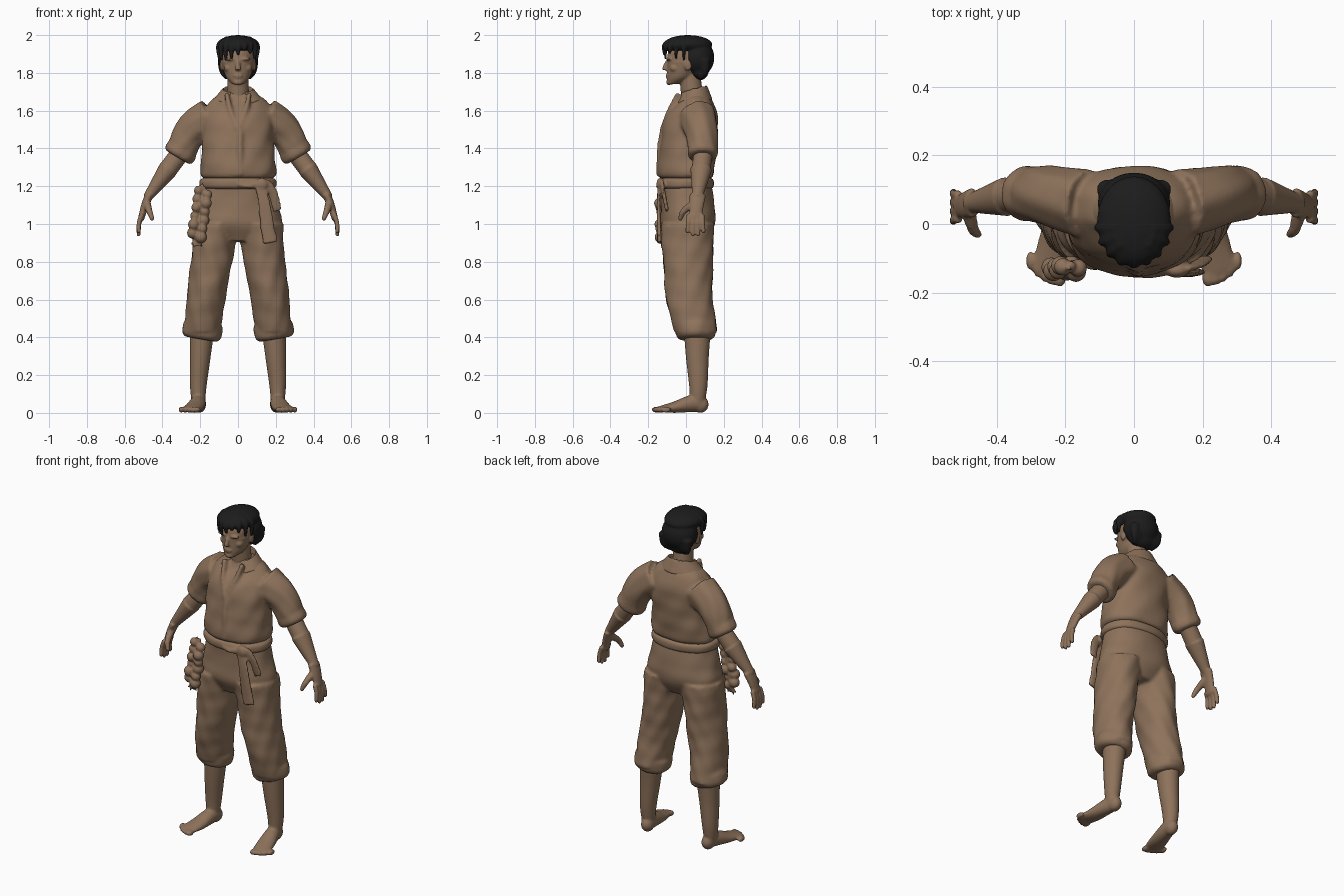
import bpy, bmesh, random
from math import sin, cos, pi, copysign
from mathutils import Vector, Matrix

random.seed(4)
default_cube = bpy.data.objects.get("Cube")
if default_cube:
    bpy.data.objects.remove(default_cube, do_unlink=True)


def make_material(name, red, green, blue):
    material = bpy.data.materials.new(name)
    material.use_nodes = True
    color = (red, green, blue, 1)
    material.diffuse_color = color
    material.node_tree.nodes["Principled BSDF"].inputs["Base Color"].default_value = color
    return material


BROWN = make_material("warm brown clay", .27, .17, .105)
BLACK = make_material("black hair", .012, .012, .012)


def smooth_rows(rows, steps=8):
    """Smooth interpolation through rows of numbers."""
    rows = [Vector(row) for row in rows]
    ends = [rows[0] * 2 - rows[1]] + rows + [rows[-1] * 2 - rows[-2]]
    result = []
    for before, start, end, after in zip(ends, ends[1:], ends[2:], ends[3:]):
        enter, leave = (end - before) / 2, (after - start) / 2
        for step in range(steps):
            t = step / steps
            ease = t * t * (3 - 2 * t)
            result.append(start.lerp(end, ease) + enter * t * (1 - t) ** 2 - leave * t * t * (1 - t))
    return result + [rows[-1]]


def loft(bm, rows, side=1, follow=True, fold=0, power=1, sides=48):
    """Closed tube through rows of (x, y, z, width radius, depth radius)."""
    rows = smooth_rows(rows)
    centres = [Vector(row[:3]) for row in rows]
    last = len(rows) - 1
    rings = []
    for index, (centre, row) in enumerate(zip(centres, rows)):
        across, deep = Vector((1, 0, 0)), Vector((0, 1, 0))
        if follow:
            along = (centres[min(index + 1, last)] - centres[max(index - 1, 0)]).normalized()
            guide = Vector((0, 0, 1)) if abs(along.y) > .7 else deep
            deep = (guide - along * guide.dot(along)).normalized()
            across = deep.cross(along)
        ring = []
        height = centre.z * 10
        for corner in range(sides):
            angle = 2 * pi * corner / sides
            c, s = cos(angle), sin(angle)
            c, s = copysign(abs(c) ** power, c), copysign(abs(s) ** power, s)
            # Diagonal cloth folds
            crease = sin(3 * angle + height * 2) + sin(7 * angle - height * 3 + side) + sin(height * 6 + angle) / 2
            spot = centre + (across * c * row[3] + deep * s * row[4]) * (1 + fold * crease)
            ring.append(bm.verts.new((spot.x * side, spot.y, spot.z)))
        rings.append(ring)
    for lower, upper in zip(rings, rings[1:]):
        for corner in range(sides):
            following = (corner + 1) % sides
            bm.faces.new((lower[corner], lower[following], upper[following], upper[corner]))
    bm.faces.new(rings[0])
    bm.faces.new(rings[-1])


def rope(bm, points, radius, tip, flat=1, **options):
    """Tube along points whose radius changes evenly to the tip."""
    rows = []
    for index, point in enumerate(points):
        size = radius + (tip - radius) * index / (len(points) - 1)
        rows.append((*point, size, size * flat))
    loft(bm, rows, **options)


def rolled_band(bm, start, end, width, depth, **options):
    """Rounded roll of cloth between two centres."""
    rows = []
    for step in range(7):
        t = step / 6
        swell = 1 - .2 * abs(2 * t - 1) ** 4
        rows.append((*Vector(start).lerp(Vector(end), t), width * swell, depth * swell))
    loft(bm, rows, **options)


def blob(bm, centre, size, side=1):
    x, y, z = centre
    place = Matrix.LocRotScale(Vector((x * side, y, z)), None, Vector(size))
    bmesh.ops.create_uvsphere(bm, u_segments=24, v_segments=16, radius=1, matrix=place)


def finish(name, bm, material, voxel):
    """Fuse the overlapping parts into one soft, sculpted object."""
    bmesh.ops.recalc_face_normals(bm, faces=bm.faces)
    mesh = bpy.data.meshes.new(name)
    bm.to_mesh(mesh)
    bm.free()
    part = bpy.data.objects.new(name, mesh)
    bpy.context.scene.collection.objects.link(part)
    bpy.context.view_layer.objects.active = part
    fuse = part.modifiers.new("fuse", 'REMESH')
    fuse.mode, fuse.voxel_size = 'VOXEL', voxel
    soften = part.modifiers.new("soften", 'SMOOTH')
    soften.iterations = 2
    for modifier in ("fuse", "soften"):
        bpy.ops.object.modifier_apply(modifier=modifier)
    part.data.materials.clear()
    part.data.materials.append(material)
    for face in part.data.polygons:
        face.use_smooth = True


FINE, MEDIUM, COARSE = .006, .0075, .01
shoulder, bicep, cuff = Vector((.14, .06, 1.57)), Vector((.24, .08, 1.5)), Vector((.31, .09, 1.37))
elbow, wrist, knuckles = Vector((.37, .08, 1.29)), Vector((.48, .06, 1.14)), Vector((.51, .05, 1.04))
crotch, thigh, knee, hem = (.12, .01, 1), (.14, .01, .8), (.17, .02, .6), (.19, .05, .43)

# Shirt: bloused torso, sleeves, rolled cuffs, lapels and placket
bm = bmesh.new()
loft(bm, [(0, 0, 1.24, .18, .13), (0, 0, 1.27, .2, .15), (0, .01, 1.4, .19, .15), (0, .03, 1.56, .19, .14),
          (0, .05, 1.65, .15, .09), (0, .04, 1.7, .07, .06)],
     follow=False, fold=.014, power=.9, sides=72)
for side in (1, -1):
    rope(bm, (shoulder, bicep, cuff), .1, .077, side=side, fold=.022)
    rolled_band(bm, bicep.lerp(cuff, .7), cuff.lerp(elbow, .2), .086, .08, side=side, fold=.014)
    rope(bm, ((.06, -.04, 1.69), (.04, -.09, 1.6), (0, -.13, 1.5)), .014, .01, side=side)
rope(bm, ((.01, -.13, 1.5), (.01, -.145, 1.4), (.01, -.15, 1.26)), .014, .014, flat=.6)
finish("shirt", bm, BROWN, COARSE)

# Folded collar: a sloping band, open at the throat and dipping to its points
bm = bmesh.new()
opening, segments = .5, 40
strip = []
for segment in range(segments + 1):
    angle = -pi / 2 + opening + (2 * pi - 2 * opening) * segment / segments
    dip = .035 * max(0, -sin(angle)) ** 3
    ring = []
    for width, height in ((.066, 1.67), (.078, 1.72 + .02 * sin(angle)), (.13, 1.66 - dip), (.12, 1.65 - dip)):
        ring.append(bm.verts.new((cos(angle) * width, .04 + sin(angle) * (width * .6 + .022), height)))
    strip.append(ring)
for one, two in zip(strip, strip[1:]):
    for edge in range(4):
        bm.faces.new((one[edge - 1], two[edge - 1], two[edge], one[edge]))
bm.faces.new(strip[0])
bm.faces.new(strip[-1])
finish("collar", bm, BROWN, FINE)

# Trousers: hips, baggy legs and rolled hems
bm = bmesh.new()
loft(bm, [(0, .01, .91, .13, .1), (0, .01, 1, .226, .143), (0, .01, 1.1, .21, .14), (0, 0, 1.24, .18, .13)],
     follow=False, fold=.008, power=.92, sides=60)
for side in (1, -1):
    rope(bm, (crotch, thigh, knee, hem), .117, .095, flat=1.2, side=side, follow=False, fold=.02)
    rolled_band(bm, (.196, .05, .39), (.18, .05, .485), .106, .104, side=side, fold=.014)
finish("trousers", bm, BROWN, COARSE)

# Waist sash with knot and hanging ends
bm = bmesh.new()
rolled_band(bm, (0, 0, 1.18), (0, 0, 1.25), .204, .148, follow=False, fold=.006, power=.92)
blob(bm, (.125, -.135, 1.21), (.035, .022, .035))
rope(bm, ((.11, -.14, 1.22), (.14, -.145, 1.1), (.17, -.14, .9)), .026, .04, flat=.3, fold=.05)
rope(bm, ((.14, -.13, 1.22), (.18, -.12, 1.17), (.21, -.1, 1.07)), .03, .024, flat=.4, fold=.05)
rope(bm, ((.1, -.14, 1.21), (.05, -.15, 1.2), (0, -.15, 1.21)), .016, .01, flat=.6)
finish("sash", bm, BROWN, MEDIUM)

# String of bulbs hanging at the hip
bm = bmesh.new()
top, bottom = Vector((-.18, -.12, 1.2)), Vector((-.22, -.12, .93))
rope(bm, (top, bottom), .012, .012)
count = 12
for bulb in range(count):
    stalk = top.lerp(bottom, (bulb + 1) / count)
    swing = copysign(.024, bulb % 2 - .5)
    centre = stalk + Vector((swing, -random.uniform(0, .02), 0))
    size = random.uniform(.025, .032)
    blob(bm, centre, (size, size, size))
    rope(bm, (centre, stalk + Vector((0, -.01, .04))), .012, .004)
for straw in range(-2, 3):
    rope(bm, (bottom, bottom + Vector((straw * .015, -.01, random.uniform(-.06, -.04)))), .01, .004)
finish("bulb_string", bm, BROWN, FINE)

for side, name in ((1, "left"), (-1, "right")):
    # Bare arm, flattened palm, four fingers and thumb
    bm = bmesh.new()
    rope(bm, (cuff, elbow), .05, .05, side=side)
    rope(bm, (elbow, elbow.lerp(wrist, .5), wrist), .052, .024, flat=1.1, side=side)
    blob(bm, elbow, (.05, .05, .05), side)
    rope(bm, (wrist.lerp(elbow, .1), wrist.lerp(knuckles, .4), knuckles), .023, .017, flat=1.9, side=side)
    blob(bm, knuckles, (.017, .045, .025), side)
    for finger in range(4):
        spread = finger - 1.5
        base = knuckles + Vector((0, spread * .023, .01))
        tip = knuckles + Vector((.016, spread * .028, .008 * spread ** 2 - .095))
        middle = base.lerp(tip, .5) + Vector((.006, 0, 0))
        rope(bm, (base, middle, tip), .013, .011, side=side)
        blob(bm, tip, (.011, .011, .013), side)
    thumb_tip = Vector((.455, -.03, 1.03))
    rope(bm, (wrist.lerp(knuckles, .2), (.47, -.01, 1.07), thumb_tip), .022, .012, side=side)
    blob(bm, thumb_tip, (.012, .012, .013), side)
    finish(name + "_arm", bm, BROWN, FINE)

    # Bare lower leg, foot and toes
    bm = bmesh.new()
    rope(bm, ((.19, .06, .45), (.2, .06, .3), (.21, .065, .15), (.21, .06, .04)), .066, .034, flat=1.1, side=side)
    blob(bm, (.205, .075, .045), (.036, .045, .045), side)
    loft(bm, [(.2, .1, .035, .03, .03), (.21, .04, .05, .04, .045), (.23, -.06, .03, .05, .03),
              (.25, -.14, .02, .05, .015)], side=side)
    for toe in range(5):
        width = .014 if toe else .02
        blob(bm, (.217 + .021 * toe, -.155 + .003 * toe ** 2, .017), (width, .028, .016), side)
    finish(name + "_lower_leg", bm, BROWN, MEDIUM)

# Head and neck with facial features
bm = bmesh.new()
rope(bm, ((0, .04, 1.62), (0, .03, 1.7), (0, .02, 1.8)), .06, .055)
blob(bm, (0, .01, 1.88), (.09, .11, .1))
loft(bm, [(0, -.07, 1.74, .03, .03), (0, -.03, 1.78, .065, .07), (0, 0, 1.86, .088, .1)], follow=False)
rope(bm, ((0, -.095, 1.87), (0, -.11, 1.84), (0, -.115, 1.815)), .009, .015, flat=.8)
blob(bm, (0, -.1, 1.787), (.024, .008, .006))
blob(bm, (0, -.097, 1.776), (.02, .009, .006))
blob(bm, (0, -.09, 1.75), (.025, .015, .015))
for side in (1, -1):
    brow, cheek, ear = (.036, -.09, 1.873), (.048, -.06, 1.825), (.086, .01, 1.84)
    blob(bm, brow, (.032, .014, .008), side)
    blob(bm, cheek, (.026, .025, .022), side)
    blob(bm, ear, (.01, .02, .03), side)
finish("head", bm, BROWN, FINE)

# Hair: full crown, back and nape, with locks fanned around the brow and neck
bm = bmesh.new()
blob(bm, (0, .01, 1.95), (.108, .13, .05))
blob(bm, (0, .06, 1.88), (.106, .09, .1))
blob(bm, (0, .07, 1.81), (.08, .05, .05))
for lock in range(-4, 5):
    angle = lock * .35
    x, y = sin(angle), -cos(angle)
    parting = .05 * max(0, cos(angle - .4)) ** 8
    tip = (.1 * x, .01 + .125 * y, 1.865 + parting)
    rope(bm, ((.05 * x, .07 * y, 1.97), (.1 * x, .01 + .125 * y, 1.945), tip), .028, .008, flat=.7)
    rope(bm, ((.08 * x, .1, 1.87), (.08 * x, .1, 1.81), (.06 * x, .075, 1.77)), .03, .01)
finish("hair", bm, BLACK, MEDIUM)
